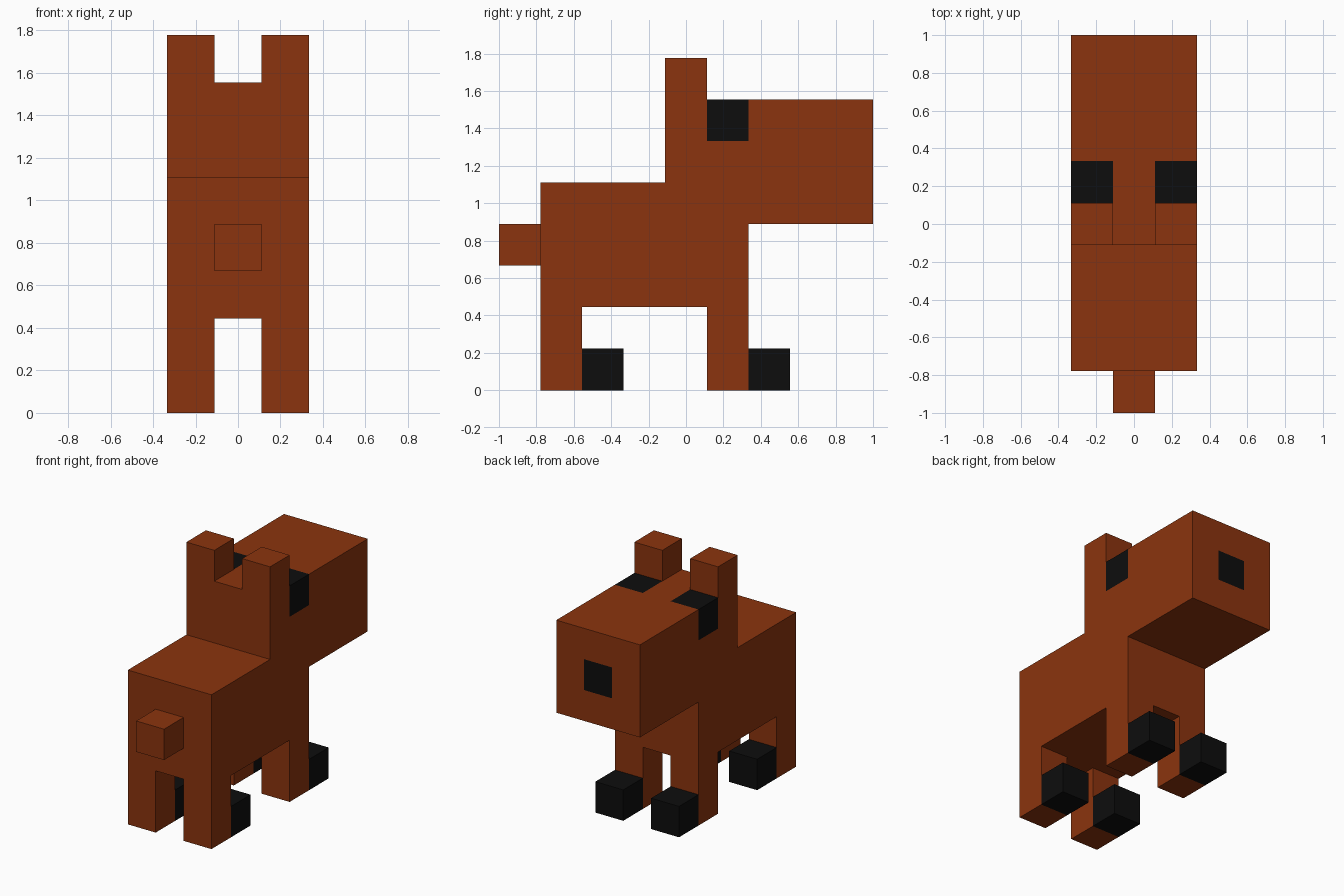
import bpy, bmesh
from mathutils import Vector

if "Cube" in bpy.data.objects:
    bpy.data.objects.remove(bpy.data.objects["Cube"])

U = 2 / 9  # the model sits on a grid of nine cubes along its length


def material(name, colour):
    m = bpy.data.materials.new(name)
    m.diffuse_color = (*colour, 1)
    m.use_nodes = True
    m.node_tree.nodes["Principled BSDF"].inputs["Base Color"].default_value = m.diffuse_color
    return m


BROWN = material("brown coat", (0.258, 0.034, 0.0044))
BLACK = material("black", (0.004, 0.004, 0.004))


def grid(x, y, z):
    """Grid cell corner to world position."""
    return Vector(((x - 1.5) * U, (y - 4.5) * U, z * U))


def add_object(name, bm, *mats):
    bmesh.ops.recalc_face_normals(bm, faces=bm.faces)
    mesh = bpy.data.meshes.new(name)
    bm.to_mesh(mesh)
    bm.free()
    for m in mats:
        mesh.materials.append(m)
    obj = bpy.data.objects.new(name, mesh)
    bpy.context.collection.objects.link(obj)
    return obj


def box(name, corner, size, mat):
    bm = bmesh.new()
    bmesh.ops.create_cube(bm, size=1)
    start = grid(*corner)
    for v in bm.verts:
        v.co = start + Vector((c + 0.5) * s * U for c, s in zip(v.co, size))
    return add_object(name, bm, mat)


# Body and head: one side profile (y, z) extruded across the width
profile = [(1, 2), (6, 2), (6, 4), (9, 4), (9, 7), (4, 7), (4, 5), (1, 5)]
bm = bmesh.new()
side = bm.faces.new([bm.verts.new(grid(0, y, z)) for y, z in profile])
ext = bmesh.ops.extrude_face_region(bm, geom=[side])
for v in ext["geom"]:
    if isinstance(v, bmesh.types.BMVert):
        v.co.x += 3 * U

# Cut the lines that bound the eyes and nose
cuts = [((1, 0, 0), (1, 0, 0)), ((2, 0, 0), (1, 0, 0)),
        ((0, 4, 0), (0, 1, 0)), ((0, 5, 0), (0, 1, 0)), ((0, 6, 0), (0, 1, 0)),
        ((0, 0, 4), (0, 0, 1)), ((0, 0, 5), (0, 0, 1)), ((0, 0, 6), (0, 0, 1))]
for point, normal in cuts:
    bmesh.ops.bisect_plane(bm, geom=bm.verts[:] + bm.edges[:] + bm.faces[:],
                           plane_co=grid(*point), plane_no=normal)

# Eyes wrap the upper head edges, nose is the middle of the muzzle
for f in bm.faces:
    c = f.calc_center_median() / U
    x, y, z = c.x + 1.5, c.y + 4.5, c.z
    eye = 5 < y < 6 and z > 6 and not 1 < x < 2
    nose = y > 8.9 and 1 < x < 2 and 5 < z < 6
    f.material_index = 1 if eye or nose else 0
add_object("body_and_head", bm, BROWN, BLACK)

# Tail
box("tail", (1, 0, 3), (1, 1, 1), BROWN)

# Ears, legs and hooves on both sides
for x, label in ((0, "left"), (2, "right")):
    box(f"{label}_ear", (x, 4, 7), (1, 1, 1), BROWN)
    for y, end in ((1, "tail_end"), (5, "head_end")):
        box(f"{label}_{end}_leg", (x, y, 0), (1, 1, 2), BROWN)
        box(f"{label}_{end}_hoof", (x, y + 1, 0), (1, 1, 1), BLACK)
